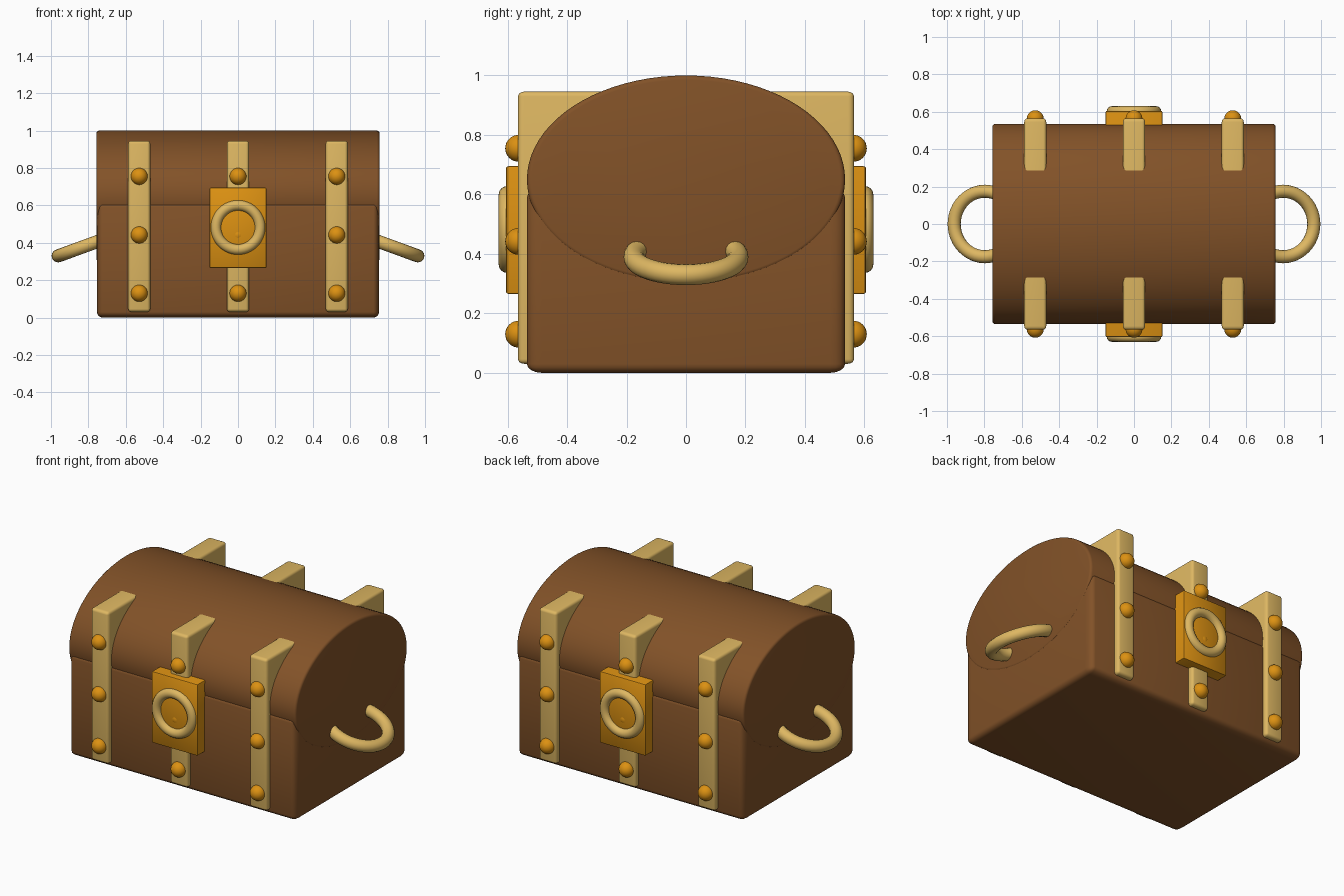
import bpy, bmesh, math
from mathutils import Matrix

if "Cube" in bpy.data.objects:
    bpy.data.objects.remove(bpy.data.objects["Cube"])


def make_material(name, rgb):
    m = bpy.data.materials.new(name)
    m.diffuse_color = (*rgb, 1)
    m.use_nodes = True
    m.node_tree.nodes["Principled BSDF"].inputs["Base Color"].default_value = m.diffuse_color
    return m


WOOD = make_material("brown wood", (0.223, 0.084, 0.021))
BRASS = make_material("pale brass", (0.73, 0.474, 0.122))
GOLD = make_material("orange gold", (0.716, 0.283, 0.006))


def finish(obj, name, mat):
    obj.name = name
    obj.data.materials.append(mat)
    bpy.ops.object.select_all(action='DESELECT')
    obj.select_set(True)
    bpy.context.view_layer.objects.active = obj
    bpy.ops.object.shade_smooth_by_angle(angle=math.radians(35))
    return obj


def rounded_box(name, mat, center, size, bevel, segments=4):
    """Box whose rounding is given separately for x, y and z."""
    bm = bmesh.new()
    bmesh.ops.create_cube(bm, size=1)
    unit = [s / b for s, b in zip(size, bevel)]      # box measured in bevel widths
    bmesh.ops.scale(bm, vec=unit, verts=bm.verts)
    bmesh.ops.bevel(bm, geom=bm.edges[:], offset=1, segments=segments,
                    profile=0.5, affect='EDGES')
    bmesh.ops.scale(bm, vec=bevel, verts=bm.verts)
    bmesh.ops.translate(bm, vec=center, verts=bm.verts)
    mesh = bpy.data.meshes.new(name)
    bm.to_mesh(mesh)
    bm.free()
    obj = bpy.data.objects.new(name, mesh)
    bpy.context.collection.objects.link(obj)
    return finish(obj, name, mat)


def ring(name, mat, center, rotation, major, minor):
    bpy.ops.mesh.primitive_torus_add(location=center, rotation=rotation,
                                     major_radius=major, minor_radius=minor,
                                     major_segments=48, minor_segments=16)
    return finish(bpy.context.object, name, mat)


# chest body
rounded_box("body", WOOD, (0, 0, 0.31), (1.508, 1.07, 0.62), (0.03, 0.05, 0.03))

# domed lid: oval barrel with softened end rims
bm = bmesh.new()
bmesh.ops.create_cone(bm, cap_ends=True, segments=80, radius1=1, radius2=1, depth=2)
bmesh.ops.rotate(bm, matrix=Matrix.Rotation(math.pi / 2, 3, 'Y'), verts=bm.verts)
bmesh.ops.scale(bm, vec=(0.757, 0.535, 0.35), verts=bm.verts)
rims = [e for e in bm.edges if any(len(f.verts) > 4 for f in e.link_faces)]
bmesh.ops.bevel(bm, geom=rims, offset=0.015, segments=3, profile=0.5, affect='EDGES')
bmesh.ops.translate(bm, vec=(0, 0, 0.65), verts=bm.verts)
mesh = bpy.data.meshes.new("lid")
bm.to_mesh(mesh)
bm.free()
lid = bpy.data.objects.new("lid", mesh)
bpy.context.collection.objects.link(lid)
finish(lid, "lid", WOOD)

# straps running through the chest, with rivets front and back
for x in (-0.528, 0, 0.528):
    rounded_box("strap", BRASS, (x, 0, 0.488), (0.118, 1.13, 0.915), (0.016, 0.02, 0.016))
    for z in (0.13, 0.442, 0.755):
        for side in (-1, 1):
            bpy.ops.mesh.primitive_uv_sphere_add(segments=24, ring_count=16, radius=0.045,
                                                 location=(x, side * 0.563, z))
            finish(bpy.context.object, "rivet", GOLD)

# lock plate and its rings
rounded_box("lock_plate", GOLD, (0, 0, 0.48), (0.304, 1.21, 0.43), (0.006, 0.01, 0.006), 2)
for side in (-1, 1):
    ring("lock_ring", BRASS, (0, side * 0.602, 0.482), (math.pi / 2, 0, 0), 0.118, 0.028)

# drooping side handles
for side in (-1, 1):
    ring("side_handle", BRASS, (side * 0.797, 0, 0.39),
         (0, side * math.radians(20), 0), 0.175, 0.035)
